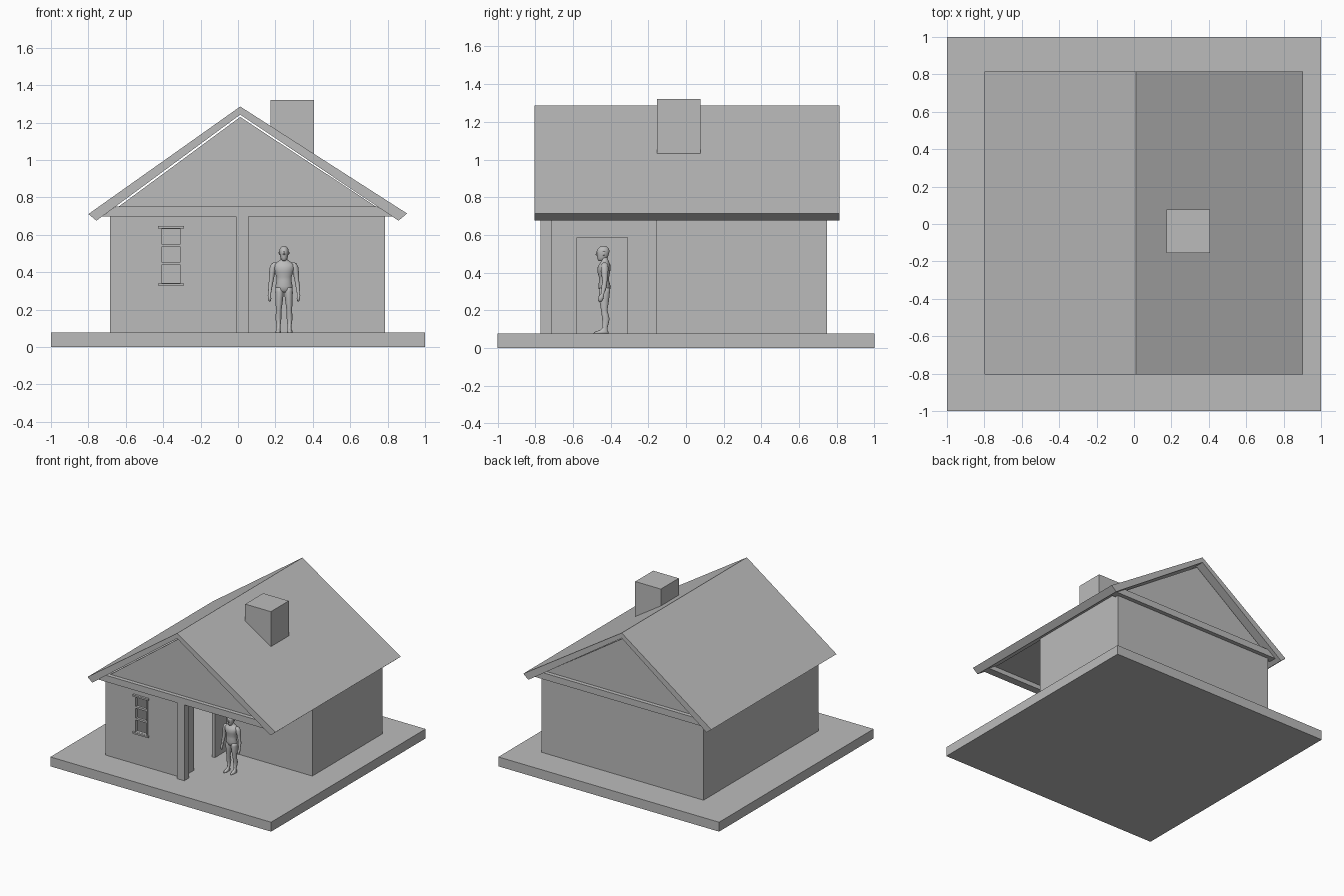
import bpy, bmesh, math
from mathutils import Vector

grey = bpy.data.materials.new("plain_grey")
grey.diffuse_color = (0.5, 0.5, 0.5, 1)


def finish(name, bm, smooth=False):
    bmesh.ops.recalc_face_normals(bm, faces=bm.faces[:])
    me = bpy.data.meshes.new(name)
    bm.to_mesh(me)
    bm.free()
    me.materials.append(grey)
    for p in me.polygons:
        p.use_smooth = smooth
    ob = bpy.data.objects.new(name, me)
    bpy.context.collection.objects.link(ob)
    return ob


def prism(name, pts, axis, lo, hi):
    """Extrude a 2D outline along y (outline is x,z) or z (outline is x,y)."""
    bm = bmesh.new()
    vs = [bm.verts.new((a, lo, b) if axis == 'y' else (a, b, lo)) for a, b in pts]
    f = bm.faces.new(vs)
    r = bmesh.ops.extrude_face_region(bm, geom=[f])
    off = Vector((0, hi - lo, 0) if axis == 'y' else (0, 0, hi - lo))
    bmesh.ops.translate(bm, vec=off,
                        verts=[v for v in r['geom'] if isinstance(v, bmesh.types.BMVert)])
    return finish(name, bm)


def box(name, x0, x1, y0, y1, z0, z1):
    return prism(name, [(x0, y0), (x1, y0), (x1, y1), (x0, y1)], 'z', z0, z1)


def cut(ob, cutter):
    cutter.hide_render = True
    m = ob.modifiers.new("cut", 'BOOLEAN')
    m.operation = 'DIFFERENCE'
    m.solver = 'EXACT'
    m.object = cutter
    bpy.context.view_layer.objects.active = ob
    bpy.ops.object.modifier_apply(modifier=m.name)
    bpy.data.objects.remove(cutter)


def loft(name, rings, n=16):
    """Smooth body part from horizontal ellipses (cx, cy, cz, rx, ry)."""
    bm = bmesh.new()
    loops = []
    for cx, cy, cz, rx, ry in rings:
        loops.append([bm.verts.new((cx + rx * math.cos(2 * math.pi * i / n),
                                    cy + ry * math.sin(2 * math.pi * i / n), cz))
                      for i in range(n)])
    for a, b in zip(loops, loops[1:]):
        for i in range(n):
            j = (i + 1) % n
            bm.faces.new((a[i], a[j], b[j], b[i]))
    bm.faces.new(loops[0])
    bm.faces.new(loops[-1])
    return finish(name, bm, True)


# Base slab
G = 0.077
box("base", -1, 1, -1, 1, 0, G)

# Hollow L-shaped walls with door and window openings
X0, XP, X1, Y0, YP, Y1, T = -0.684, 0.008, 0.786, -0.738, -0.16, 0.749, 0.025


def ell(t):
    return [(X0 + t, Y0 + t), (XP - t, Y0 + t), (XP - t, YP + t),
            (X1 - t, YP + t), (X1 - t, Y1 - t), (X0 + t, Y1 - t)]


walls = prism("walls", ell(0), 'z', G, 0.735)
cut(walls, prism("room_cutter", ell(T), 'z', 0, 1))
cut(walls, box("door_cutter", XP - 0.1, XP + 0.1, -0.578, -0.31, 0, 0.587))
cut(walls, box("window_cutter", -0.413, -0.303, Y0 - 0.1, Y0 + 0.1, 0.342, 0.631))

# Window frame, cross rails, header and sill
for x in (-0.417, -0.307):
    box("window_stile", x, x + 0.008, -0.744, -0.72, 0.34, 0.635)
for z in (0.439, 0.535):
    box("window_rail", -0.409, -0.307, -0.742, -0.72, z, z + 0.016)
for z in (0.328, 0.633):
    box("window_ledge", -0.428, -0.288, -0.756, -0.73, z, z + 0.013)

# Porch post
box("porch_post", -0.01, 0.055, -0.773, -0.714, G, 0.70)

# Ceiling, and a beam with a gable panel at each end
prism("ceiling", [(-0.672, 0.735), (0.764, 0.735), (0.742, 0.751), (-0.652, 0.751)],
      'y', -0.715, 0.725)
for s in (-1, 1):
    def ys(a, b):
        return sorted((0.005 + s * a, 0.005 + s * b))
    prism("gable_beam", [(-0.727, 0.698), (0.825, 0.698), (0.745, 0.751), (-0.655, 0.751)],
          'y', *ys(0.715, 0.778))
    prism("gable_panel", [(-0.638, 0.751), (0.738, 0.751), (0.012, 1.23)],
          'y', *ys(0.72, 0.745))

# Pitched roof
prism("roof", [(-0.80, 0.711), (-0.757, 0.676), (0.012, 1.243),
               (0.858, 0.676), (0.904, 0.714), (0.012, 1.286)], 'y', -0.805, 0.815)

# Chimney, its foot cut to the roof slope
prism("chimney", [(0.174, 1.16), (0.406, 1.01), (0.406, 1.32), (0.174, 1.32)],
      'y', -0.155, 0.077)

# Standing figure on the porch
FX, FY = 0.246, -0.435
loft("figure_torso", [(FX, FY + dy, z, rx, ry) for dy, z, rx, ry in (
    (0, 0.292, 0.018, 0.016), (0.002, 0.302, 0.042, 0.028), (0.003, 0.325, 0.046, 0.033),
    (0, 0.355, 0.040, 0.027), (0, 0.375, 0.041, 0.027), (-0.001, 0.40, 0.049, 0.033),
    (0, 0.425, 0.056, 0.035), (0.003, 0.443, 0.056, 0.030), (0.005, 0.456, 0.036, 0.022),
    (0.004, 0.466, 0.020, 0.019), (-0.002, 0.485, 0.017, 0.018))], 20)
loft("figure_head", [(FX, FY + dy, z, rx, ry) for dy, z, rx, ry in (
    (-0.018, 0.461, 0.008, 0.010), (-0.013, 0.468, 0.015, 0.020), (-0.008, 0.480, 0.020, 0.028),
    (-0.006, 0.498, 0.023, 0.032), (-0.005, 0.514, 0.025, 0.034), (-0.003, 0.528, 0.022, 0.029),
    (-0.002, 0.537, 0.014, 0.019), (-0.002, 0.541, 0.004, 0.006))], 20)
loft("figure_nose", [(FX, FY - 0.037, 0.491, 0.005, 0.006), (FX, FY - 0.037, 0.497, 0.005, 0.008),
                     (FX, FY - 0.035, 0.512, 0.002, 0.004)], 8)
for s in (-1, 1):
    loft("figure_ear", [(FX + s * 0.025, FY, z, r, 0.006) for z, r in (
        (0.492, 0.001), (0.498, 0.003), (0.508, 0.004), (0.512, 0.001))], 8)
    loft("figure_arm", [(FX + s * dx, FY + dy, z, rx, ry) for dx, dy, z, rx, ry in (
        (0.076, -0.020, 0.243, 0.004, 0.006), (0.077, -0.019, 0.258, 0.009, 0.014),
        (0.078, -0.014, 0.275, 0.009, 0.014), (0.076, -0.008, 0.288, 0.007, 0.009),
        (0.074, 0.0, 0.325, 0.012, 0.014), (0.069, 0.004, 0.352, 0.012, 0.013),
        (0.064, 0.004, 0.395, 0.016, 0.018), (0.058, 0.003, 0.425, 0.019, 0.020),
        (0.052, 0.003, 0.446, 0.016, 0.017), (0.047, 0.003, 0.453, 0.006, 0.008))])
    loft("figure_leg", [(FX + s * dx, FY + dy, z, rx, ry) for dx, dy, z, rx, ry in (
        (0.031, -0.016, G, 0.014, 0.040), (0.031, -0.014, 0.085, 0.014, 0.037),
        (0.030, -0.001, 0.095, 0.011, 0.020), (0.029, 0.006, 0.108, 0.010, 0.013),
        (0.030, 0.010, 0.155, 0.016, 0.020), (0.029, 0.005, 0.180, 0.015, 0.018),
        (0.028, 0.001, 0.200, 0.015, 0.017), (0.026, 0.001, 0.250, 0.020, 0.025),
        (0.024, 0.002, 0.295, 0.023, 0.029), (0.023, 0.003, 0.318, 0.021, 0.028))])
